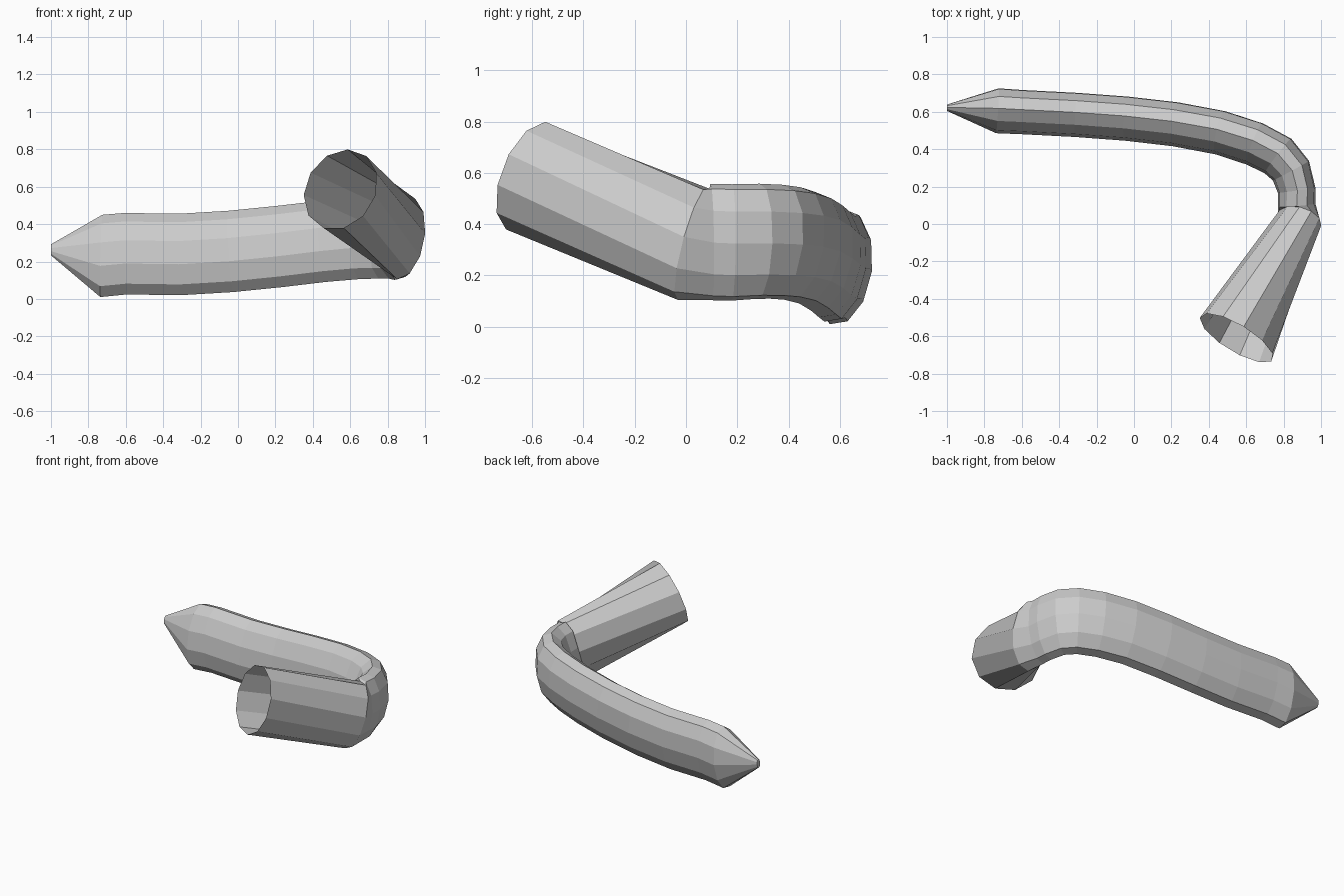
import bpy, bmesh, math
from mathutils import Vector

if "Cube" in bpy.data.objects:
    bpy.data.objects.remove(bpy.data.objects["Cube"])

SIDES = 11
UP = Vector((0, 0, 1))

# Cross-sections along the tube: centre, half width, half height, lean (deg), start angle (deg)
sections = [
    ((-1.0, .622, .262), .017, .030, 8, -97),    # blunt tip
    ((-.73, .607, .228), .119, .224, 8, -97),    # start of the long arm
    ((-.60, .600, .240), .117, .222, 8, -97),
    ((-.31, .585, .236), .117, .222, 8, -97),
    ((-.04, .565, .252), .117, .222, 8, -97),
    ((.22, .535, .278), .117, .222, 8, -97),
    ((.46, .490, .306), .117, .222, 8, -97),
    ((.645, .430, .323), .117, .224, 8, -97),    # elbow
    ((.77, .365, .330), .116, .226, 7, -97),
    ((.84, .285, .332), .109, .228, 6, -97),
    ((.87, .180, .328), .101, .230, 5, -97),
    ((.87, .100, .330), .100, .230, 4, -97),     # crease
    ((.885, .025, .325), .120, .230, 3, -90),
    ((.548, -.61, .585), .226, .226, 0, -74),    # open round mouth
]
overrides = {0: (1, 0, 0), 12: (-.32, -.90, .28), 13: (-.49, -.81, .32)}


def ring_direction(i):
    if i in overrides:
        return Vector(overrides[i]).normalized()
    p, q, r = (Vector(sections[k][0]) for k in (i - 1, i, i + 1))
    return ((q - p).normalized() + (r - q).normalized()).normalized()


def add_ring(bm, i):
    centre, a, b, lean, phase = sections[i]
    d = ring_direction(i)
    side = UP.cross(d).normalized()
    up = d.cross(side)
    t = math.radians(lean)
    verts = []
    for k in range(SIDES):
        ang = math.radians(phase) + 2 * math.pi * k / SIDES
        u, v = a * math.cos(ang), b * math.sin(ang)
        verts.append(bm.verts.new(Vector(centre)
                     + side * (u * math.cos(t) + v * math.sin(t))
                     + up * (v * math.cos(t) - u * math.sin(t))))
    return verts


# Bent hollow tube, closed at the tip and open at the mouth
bm = bmesh.new()
rings = [add_ring(bm, i) for i in range(len(sections))]
for r0, r1 in zip(rings, rings[1:]):
    for k in range(SIDES):
        n = (k + 1) % SIDES
        bm.faces.new((r0[k], r0[n], r1[n], r1[k]))
bm.faces.new(rings[0])
bmesh.ops.recalc_face_normals(bm, faces=bm.faces[:])
mesh = bpy.data.meshes.new("bent_tube")
bm.to_mesh(mesh)
bm.free()
bpy.context.collection.objects.link(bpy.data.objects.new("bent_tube", mesh))
